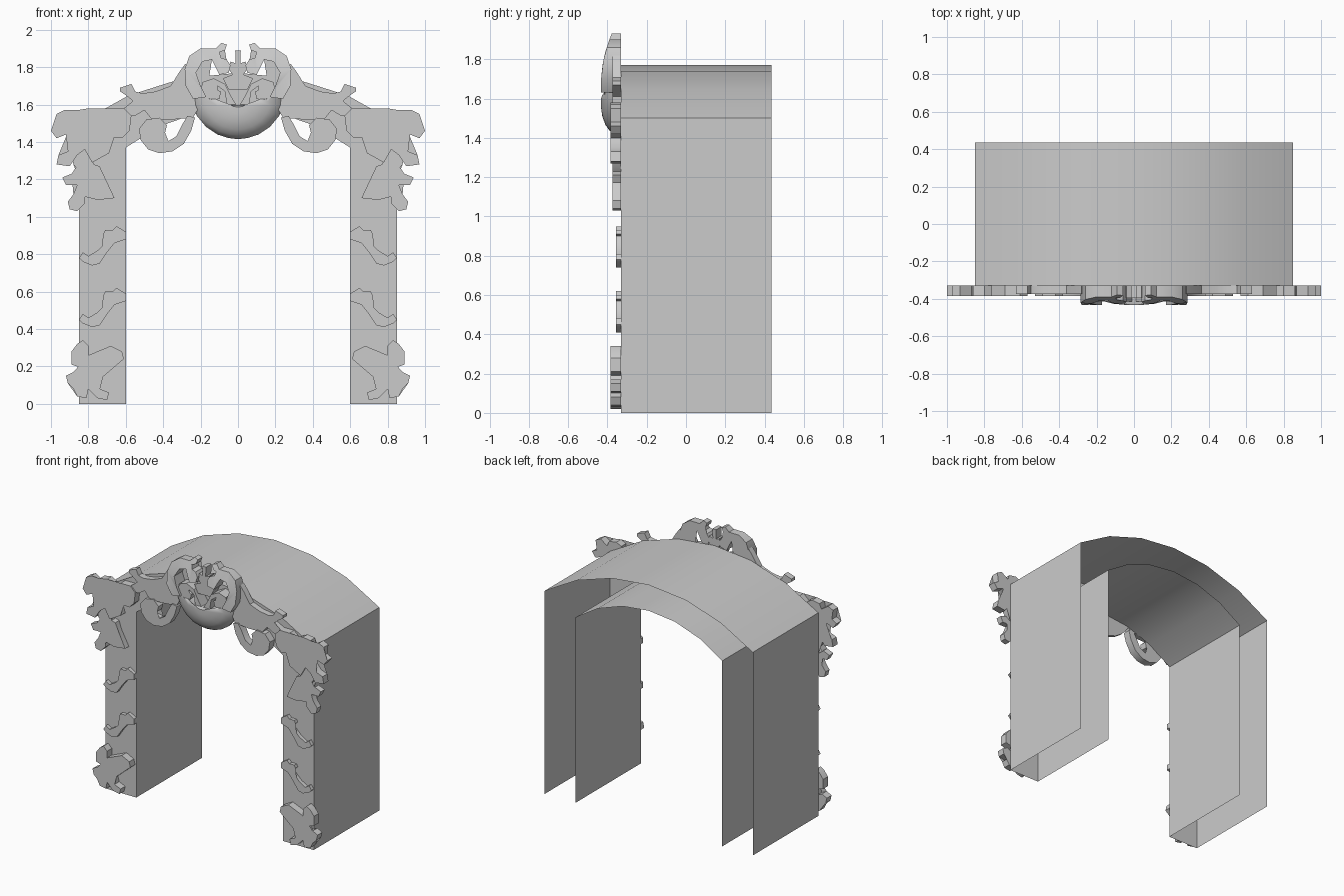
import bpy, bmesh, math

FRONT, BACK = -0.33, 0.435


def finish(name, bm, mirror=False, smooth=False):
    bmesh.ops.recalc_face_normals(bm, faces=bm.faces)
    me = bpy.data.meshes.new(name)
    bm.to_mesh(me)
    bm.free()
    ob = bpy.data.objects.new(name, me)
    bpy.context.collection.objects.link(ob)
    if smooth:
        bpy.context.view_layer.objects.active = ob
        ob.select_set(True)
        bpy.ops.object.shade_smooth_by_angle(angle=math.radians(35))
        ob.select_set(False)
    if mirror:
        ob.modifiers.new("Mirror", 'MIRROR').use_mirror_merge = False
    return ob


def relief(name, pts, depth, mirror=True, dz=0.0):
    """Cut-out ornament: outline extruded forward; depth is a number or function of (x, z)."""
    f = depth if callable(depth) else (lambda x, z: depth)
    bm = bmesh.new()
    b = [bm.verts.new((x, FRONT, z + dz)) for x, z in pts]
    t = [bm.verts.new((x, f(x, z), z + dz)) for x, z in pts]
    n = len(pts)
    for i in range(n):
        j = (i + 1) % n
        bm.faces.new((b[i], b[j], t[j], t[i]))
    caps = [bm.faces.new(t), bm.faces.new(b[::-1])]
    bmesh.ops.triangulate(bm, faces=caps)
    return finish(name, bm, mirror, True)


def arc(half, spring, apex, n=6):
    rise = apex - spring
    r = (half * half + rise * rise) / (2 * rise)
    a = math.asin(half / r)
    return [(r * math.sin(-a + 2 * a * i / n), apex - r + r * math.cos(-a + 2 * a * i / n))
            for i in range(n + 1)]


# Arch body: outer sheet, inner sheet and front face; open at back and bottom
bm = bmesh.new()
rows = []
for half, spring, apex in ((0.85, 1.5, 1.77), (0.60, 1.37, 1.58)):
    prof = [(-half, 0)] + arc(half, spring, apex) + [(half, 0)]
    f = [bm.verts.new((x, FRONT, z)) for x, z in prof]
    k = [bm.verts.new((x, BACK, z)) for x, z in prof]
    rows.append((f, k))
(fo, ko), (fi, ki) = rows
for i in range(len(fo) - 1):
    for a, b in ((fo, ko), (fi, ki), (fo, fi)):
        bm.faces.new((a[i], a[i + 1], b[i + 1], b[i]))
finish("arch_body", bm, smooth=True)

# Leaf at the foot of each pillar
relief("foot_leaf", [
    (.83, .34), (.80, .31), (.80, .26), (.68, .31), (.62, .28), (.61, .24), (.75, .12),
    (.74, .08), (.69, .06), (.70, .02), (.75, .03), (.80, .08), (.81, .03), (.86, .04),
    (.88, .08), (.85, .10), (.91, .11), (.92, .15), (.88, .17), (.84, .15), (.83, .19),
    (.89, .21), (.89, .28), (.86, .32)], -.385)

# Two S-shaped sprigs on each pillar
for k in range(2):
    relief("pillar_sprig", [
        (.65, .62), (.60, .59), (.60, .55), (.66, .53), (.70, .48), (.74, .42), (.78, .41),
        (.83, .43), (.85, .45), (.83, .48), (.80, .46), (.75, .49), (.70, .54), (.69, .57),
        (.72, .58), (.71, .60), (.67, .60)], -.357, dz=.33 * k)

# Drooping leaf under the corner
relief("side_leaf", [
    (.80, 1.36), (.77, 1.28), (.74, 1.27), (.72, 1.21), (.66, 1.10), (.75, 1.09), (.83, 1.11),
    (.82, 1.07), (.86, 1.03), (.90, 1.04), (.91, 1.08), (.88, 1.12), (.86, 1.17), (.92, 1.17),
    (.94, 1.21), (.89, 1.23), (.85, 1.20), (.83, 1.22), (.88, 1.28), (.89, 1.33), (.85, 1.37)], -.375)

# Large leaf at the corner
relief("corner_leaf", [
    (.80, 1.58), (.76, 1.56), (.76, 1.52), (.69, 1.58), (.61, 1.58), (.57, 1.54), (.58, 1.46),
    (.62, 1.42), (.72, 1.43), (.69, 1.34), (.78, 1.29), (.82, 1.36), (.86, 1.33), (.90, 1.27),
    (.97, 1.28), (.96, 1.33), (.91, 1.35), (.87, 1.40), (.92, 1.44), (.97, 1.42), (1.0, 1.46),
    (.96, 1.48), (.97, 1.55), (.93, 1.57), (.87, 1.53), (.86, 1.57)], -.385)

# Long leaf running from the cartouche along the arch
relief("arch_leaf", [
    (.28, 1.82), (.31, 1.78), (.36, 1.70), (.44, 1.67), (.51, 1.66), (.55, 1.67), (.57, 1.71),
    (.63, 1.69), (.63, 1.67), (.60, 1.65), (.55, 1.61), (.61, 1.58), (.60, 1.54), (.55, 1.54),
    (.50, 1.57), (.46, 1.52), (.35, 1.52), (.24, 1.53), (.20, 1.60), (.26, 1.70)], -.375)

# Hanging volute below the arch
relief("lower_volute", [
    (.23, 1.53), (.25, 1.46), (.29, 1.39), (.35, 1.35), (.42, 1.34), (.48, 1.36), (.52, 1.41),
    (.53, 1.47), (.49, 1.52), (.42, 1.53), (.38, 1.49), (.39, 1.45), (.43, 1.44), (.45, 1.46),
    (.46, 1.43), (.43, 1.41), (.38, 1.40), (.33, 1.43), (.30, 1.49), (.27, 1.54)], -.385)


# Cartouche scrolls, bulging forward at mid height
def bulge(x, z):
    return -.433 + .055 * ((z - 1.67) / .26) ** 2


relief("crown_scroll", [
    (.06, 1.92), (.09, 1.93), (.12, 1.90), (.20, 1.90), (.26, 1.86), (.285, 1.79), (.28, 1.70),
    (.24, 1.63), (.17, 1.64), (.20, 1.70), (.225, 1.77), (.19, 1.83), (.14, 1.84), (.12, 1.80),
    (.10, 1.76), (.05, 1.77), (.04, 1.81), (.06, 1.84), (.09, 1.85), (.10, 1.88), (.07, 1.89)], bulge)
relief("inner_curl", [
    (.01, 1.60), (.04, 1.65), (.07, 1.71), (.13, 1.74), (.19, 1.72), (.20, 1.67), (.16, 1.62),
    (.10, 1.63), (.09, 1.67), (.12, 1.68), (.11, 1.70), (.07, 1.67), (.06, 1.60)], -.415)

# Small palmette in the middle of the crown
half = [(.015, 1.89), (.012, 1.82), (.04, 1.83), (.05, 1.79), (.03, 1.76), (.08, 1.74), (.05, 1.68)]
relief("crown_palmette", half + [(-x, z) for x, z in half[::-1]], -.395, mirror=False)

# Domed shield below the scrolls, built from rings shrinking to its centre
side = [(.05, 1.421), (.11, 1.44), (.17, 1.48), (.22, 1.54), (.245, 1.60), (.25, 1.66),
        (.19, 1.655), (.12, 1.61), (.06, 1.60)]
outline = [(0, 1.415)] + side + [(-x, z) for x, z in side[::-1]]
bm = bmesh.new()
prev = None
for s, d in ((1, 0), (1, .025), (.88, .058), (.7, .08), (.45, .096), (.2, .102)):
    ring = [bm.verts.new((x * s, FRONT - d, 1.585 + (z - 1.585) * s)) for x, z in outline]
    if prev:
        for i in range(len(ring)):
            j = (i + 1) % len(ring)
            bm.faces.new((prev[i], prev[j], ring[j], ring[i]))
    else:
        bm.faces.new(ring[::-1])
    prev = ring
bm.faces.new(prev)
finish("domed_shield", bm, smooth=True)
